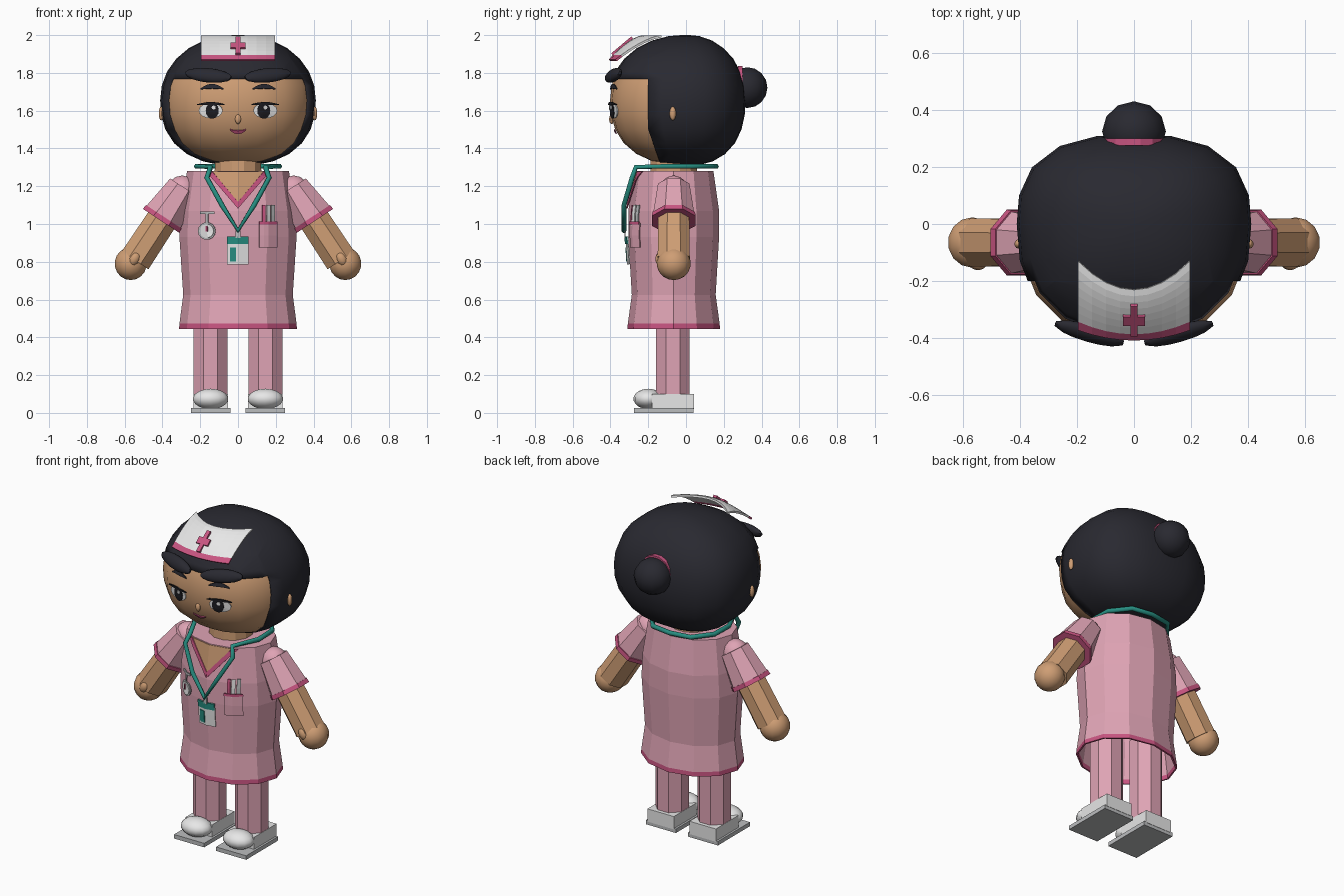
import bpy, bmesh, math
from math import sin, cos, pi, radians
from mathutils import Vector, Matrix
from mathutils.bvhtree import BVHTree

if "Cube" in bpy.data.objects:
    bpy.data.objects.remove(bpy.data.objects["Cube"])


def material(name, r, g, b):
    m = bpy.data.materials.new(name)
    m.diffuse_color = (r, g, b, 1)
    m.use_nodes = True
    m.node_tree.nodes["Principled BSDF"].inputs["Base Color"].default_value = (r, g, b, 1)
    return m


PINK = material("scrub pink", .74, .37, .46)
TRIM = material("deep pink", .58, .09, .22)
SKIN = material("skin", .62, .34, .175)
HAIR = material("dark hair", .022, .022, .03)
BLACK = material("eye black", .012, .012, .016)
WHITE = material("white", .85, .85, .85)
GREY = material("grey", .5, .51, .52)
TEAL = material("teal", .02, .27, .22)
BODY_Y = -.065


def finish(bm, name, *mats, smooth=False, thick=0, offset=0):
    me = bpy.data.meshes.new(name)
    bmesh.ops.recalc_face_normals(bm, faces=bm.faces)
    bm.to_mesh(me)
    bm.free()
    ob = bpy.data.objects.new(name, me)
    bpy.context.collection.objects.link(ob)
    for m in mats:
        me.materials.append(m)
    if smooth:
        bpy.ops.object.select_all(action='DESELECT')
        ob.select_set(True)
        bpy.context.view_layer.objects.active = ob
        bpy.ops.object.shade_smooth_by_angle(angle=radians(40))
    if thick:
        mod = ob.modifiers.new("thickness", 'SOLIDIFY')
        mod.thickness, mod.offset = thick, offset
    return ob


def ball(name, loc, size, mat, rot=(0, 0, 0), seg=14):
    bm = bmesh.new()
    bmesh.ops.create_uvsphere(bm, u_segments=seg, v_segments=seg // 2 + 2, radius=1)
    turn = Matrix.Rotation(rot[2], 4, 'Z') @ Matrix.Rotation(rot[1], 4, 'Y') @ Matrix.Rotation(rot[0], 4, 'X')
    bm.transform(Matrix.Translation(loc) @ turn @ Matrix.Diagonal((*size, 1)))
    return finish(bm, name, mat, smooth=True)


def box(name, loc, size, mat, tilt=0):
    bm = bmesh.new()
    bmesh.ops.create_cube(bm, size=1)
    bm.transform(Matrix.Translation(loc) @ Matrix.Rotation(tilt, 4, 'X') @ Matrix.Diagonal((*size, 1)))
    return finish(bm, name, mat)


def tube(name, a, b, r1, r2, mat, n=8):
    a, b = Vector(a), Vector(b)
    bm = bmesh.new()
    bmesh.ops.create_cone(bm, cap_ends=True, segments=n, radius1=r1, radius2=r2, depth=(b - a).length)
    turn = (b - a).to_track_quat('Z', 'Y').to_matrix().to_4x4()
    bm.transform(Matrix.Translation((a + b) / 2) @ turn @ Matrix.Rotation(pi / n, 4, 'Z'))
    return finish(bm, name, mat)


def grid(f, nu, nv):
    """Sheet of quads from f(u, v)."""
    bm = bmesh.new()
    vs = [[bm.verts.new(f(i / nu, j / nv)) for i in range(nu + 1)] for j in range(nv + 1)]
    for j in range(nv):
        for i in range(nu):
            bm.faces.new((vs[j][i], vs[j][i + 1], vs[j + 1][i + 1], vs[j + 1][i]))
    return bm


def decal(name, tree, mat, f, off=.006, nu=8, nv=4):
    """Thin plate laid on a surface; f gives x, z."""
    def place(u, v):
        x, z = f(u, v)
        hit = tree.ray_cast(Vector((x, -2, z)), Vector((0, 1, 0)))[0]
        return (x, (hit.y if hit else BODY_Y) - off, z)
    bm = grid(place, nu, nv)
    bmesh.ops.remove_doubles(bm, verts=bm.verts, dist=1e-5)
    return finish(bm, name, mat, thick=.006)


def disc(x, z, rx, rz):
    return lambda u, v: (x + rx * v * cos(2 * pi * u), z + rz * v * sin(2 * pi * u))


def rect(x0, x1, z0, z1):
    return lambda u, v: (x0 + (x1 - x0) * u, z0 + (z1 - z0) * v)


def arc(x, z, half, bow, width):
    return lambda u, v: (x + half * (2 * u - 1),
                         z + bow * (1 - (2 * u - 1) ** 2) + width * (v - .5) * (.3 + sin(pi * u)))


def squarish(a, b, p):
    """Pushes a unit direction out to a rounded square."""
    return (abs(a) ** p + abs(b) ** p) ** (-1 / p)


# Head and hair share one rounded form, squarer at the back and below
def head_form(ax, front, back, az):
    bm = bmesh.new()
    bmesh.ops.create_uvsphere(bm, u_segments=20, v_segments=14, radius=1)
    for v in bm.verts:
        x, y, z = v.co
        r = max(math.hypot(x, y), 1e-6)
        s = squarish(x / r, y / r, 2.6 if y > 0 else 2.4) if r > 1e-4 else 1
        k = squarish(r, z, 2.1 if z > 0 else 2.35)
        v.co = (x * s * k * ax, y * s * k * (back if y > 0 else front), 1.655 + z * k * az)
    return bm


bm = head_form(.403, .402, .3, .345)
head = BVHTree.FromBMesh(bm)
finish(bm, "head", SKIN, smooth=True)

bm = head_form(.412, .412, .315, .347)
slant = Vector((0, -.17, -.06)).normalized()
side_cuts = [(Vector((0, -.2, 0)), Vector((0, -1, 0))), (Vector((0, -.2, 1.5)), slant)]
for co, no in side_cuts + [(Vector((0, 0, 1.77)), Vector((0, 0, 1)))]:
    bmesh.ops.bisect_plane(bm, geom=bm.verts[:] + bm.edges[:] + bm.faces[:], plane_co=co, plane_no=no)
face_area = [f for f in bm.faces if f.calc_center_median().z < 1.77
             and any((f.calc_center_median() - co).dot(no) > 0 for co, no in side_cuts)]
bmesh.ops.delete(bm, geom=face_area, context='FACES')
finish(bm, "hair", HAIR, smooth=True, thick=.012, offset=-1)
ball("hair_bun", (0, .325, 1.722), (.112, .106, .108), HAIR, seg=12)
tube("bun_band", (0, .275, 1.735), (0, .3, 1.735), .104, .104, TRIM, 14)

# Face
for s, side in ((1, "left"), (-1, "right")):
    ball(side + "_fringe", (s * .157, -.384, 1.787), (.13, .028, .04), HAIR, (-.5, s * -.1, s * .28))
    ball(side + "_ear", (s * .406, -.07, 1.585), (.014, .017, .037), SKIN, seg=10)
    decal(side + "_eye_white", head, WHITE, disc(s * .144, 1.6, .063, .04), .006, 16, 2)
    decal(side + "_iris", head, BLACK, disc(s * .136, 1.6, .034, .042), .011, 14, 2)
    decal(side + "_eye_shine", head, WHITE, disc(s * .136 + .008, 1.617, .011, .011), .016, 8, 1)
    decal(side + "_lash", head, BLACK, arc(s * .144, 1.632, .073, .006, .012), .015, 8, 1)
    decal(side + "_brow", head, HAIR, arc(s * .137, 1.715, .06, .014, .019), .01, 8, 1)
ball("nose", (0, -.394, 1.555), (.016, .013, .026), SKIN, seg=10)
decal("mouth", head, TRIM, arc(0, 1.499, .042, -.013, .014), .008, 8, 1)


# Cap with a coloured front band
def cap_point(u, v):
    x = 2 * u - 1
    front, rear = -.405 + .035 * x * x, -.23 + .1 * x * x
    return (.195 * x, front + (rear - front) * v, 1.867 + .126 * (1 - (1 - v) ** 1.5))


bm = grid(cap_point, 8, 8)
for f in bm.faces:
    f.material_index = 1 if f.calc_center_median().z < 1.885 else 0
finish(bm, "cap", WHITE, TRIM, thick=.012)
box("cap_cross_upright", (0, -.338, 1.943), (.024, .138, .014), TRIM, radians(40))
box("cap_cross_bar", (0, -.338, 1.943), (.078, .042, .014), TRIM, radians(40))

# Neck and tunic
tube("neck", (0, BODY_Y, 1.2), (0, BODY_Y, 1.37), .13, .125, SKIN, 12)
rings = [(.445, .312, .245), (.472, .31, .243), (.625, .29, .222),
         (.93, .31, .24), (1.07, .302, .24), (1.28, .27, .21)]


def tunic_point(u, v):
    z, rx, ry = rings[round(v * (len(rings) - 1))]
    a = 2 * pi * u
    return (rx * cos(a), BODY_Y + ry * sin(a), z)


bm = grid(tunic_point, 12, len(rings) - 1)
bmesh.ops.remove_doubles(bm, verts=bm.verts, dist=1e-4)
bmesh.ops.contextual_create(bm, geom=[e for e in bm.edges if all(v.co.z > 1.27 for v in e.verts)])
for f in bm.faces:
    f.material_index = 1 if f.calc_center_median().z < .47 else 0
bm.normal_update()
tunic = BVHTree.FromBMesh(bm)
finish(bm, "tunic", PINK, TRIM, thick=.01, offset=-1)

decal("neck_opening", tunic, SKIN, lambda u, v: ((1 - v) * .14 * (2 * u - 1), 1.277 - .165 * v), .005)
for s, side in ((1, "left"), (-1, "right")):
    decal(side + "_neckline", tunic, TRIM,
          lambda u, v: (s * (1 - v) * (.135 + .033 * u), 1.277 - .16 * v - .035 * u * v), .009, 1, 8)

# Arms, sleeves, legs and shoes
for s, side in ((1, "left"), (-1, "right")):
    axis = Vector((s * .55, 0, -.835))
    cuff = Vector((s * .405, BODY_Y, 1.02))
    ball(side + "_shoulder", (s * .295, BODY_Y, 1.175), (.085, .078, .082), PINK, seg=10)
    tube(side + "_sleeve", cuff - axis * .21, cuff, .09, .12, PINK)
    tube(side + "_cuff", cuff - axis * .022, cuff + axis * .004, .122, .125, TRIM)
    tube(side + "_arm", cuff - axis * .05, cuff + axis * .255, .088, .092, SKIN)
    ball(side + "_hand", (s * .568, BODY_Y, .79), (.087, .09, .087), SKIN)
    ball(side + "_thumb", (s * .548, BODY_Y - .068, .815), (.03, .03, .042), SKIN, (0, s * -.5, 0), 10)

    x = s * .145
    tube(side + "_leg", (x, BODY_Y - .005, .06), (x, BODY_Y - .005, .62), .097, .097, PINK)
    box(side + "_sole", (x, -.117, .0125), (.208, .316, .025), GREY)
    box(side + "_shoe_heel", (x, -.068, .06), (.182, .222, .08), WHITE)
    ball(side + "_shoe_toe", (x, -.2, .074), (.096, .078, .054), WHITE)

# Lanyard around the neck
half = [(0, .16, 1.305), (.13, .14, 1.305), (.215, .03, 1.305), (.22, -.11, 1.305),
        (.145, -.265, 1.302), (.165, -.285, 1.245), (.085, -.328, 1.1), (0, -.328, .965)]
path = half + [(-x, y, z) for x, y, z in half[-2:0:-1]]
curve = bpy.data.curves.new("lanyard", 'CURVE')
curve.dimensions = '3D'
curve.bevel_depth, curve.bevel_resolution = .014, 1
spline = curve.splines.new('POLY')
spline.points.add(len(path) - 1)
for p, co in zip(spline.points, path):
    p.co = (*co, 1)
spline.use_cyclic_u = True
curve.materials.append(TEAL)
bpy.context.collection.objects.link(bpy.data.objects.new("lanyard", curve))

# Badge, fob watch, pocket and pens
decal("badge_clip", tunic, GREY, rect(-.012, .012, .925, .965), .02, 1, 1)
decal("badge", tunic, WHITE, rect(-.058, .055, .787, .933), .013, 2, 2)
decal("badge_header", tunic, TEAL, rect(-.058, .055, .893, .933), .018, 2, 1)
decal("badge_photo", tunic, TEAL, rect(-.043, -.01, .802, .875), .018, 1, 1)

decal("watch_bar", tunic, GREY, rect(-.2, -.125, 1.052, 1.066), .014, 4, 1)
decal("watch_strap", tunic, GREY, rect(-.17, -.157, 1.0, 1.055), .012, 1, 2)
decal("watch_rim", tunic, GREY, disc(-.165, .963, .046, .046), .012, 14, 1)
decal("watch_dial", tunic, WHITE, disc(-.165, .963, .037, .037), .018, 14, 1)
decal("watch_hand", tunic, TRIM, rect(-.169, -.161, .96, .99), .023, 1, 1)

decal("pocket", tunic, PINK, rect(.113, .207, .875, 1.005), .014, 4, 2)
decal("pocket_trim", tunic, TRIM, rect(.113, .207, .998, 1.013), .019, 4, 1)
for x, mat in ((.137, TRIM), (.161, WHITE), (.185, GREY)):
    decal("pen", tunic, mat, rect(x - .009, x + .009, .99, 1.1), .012, 1, 2)
